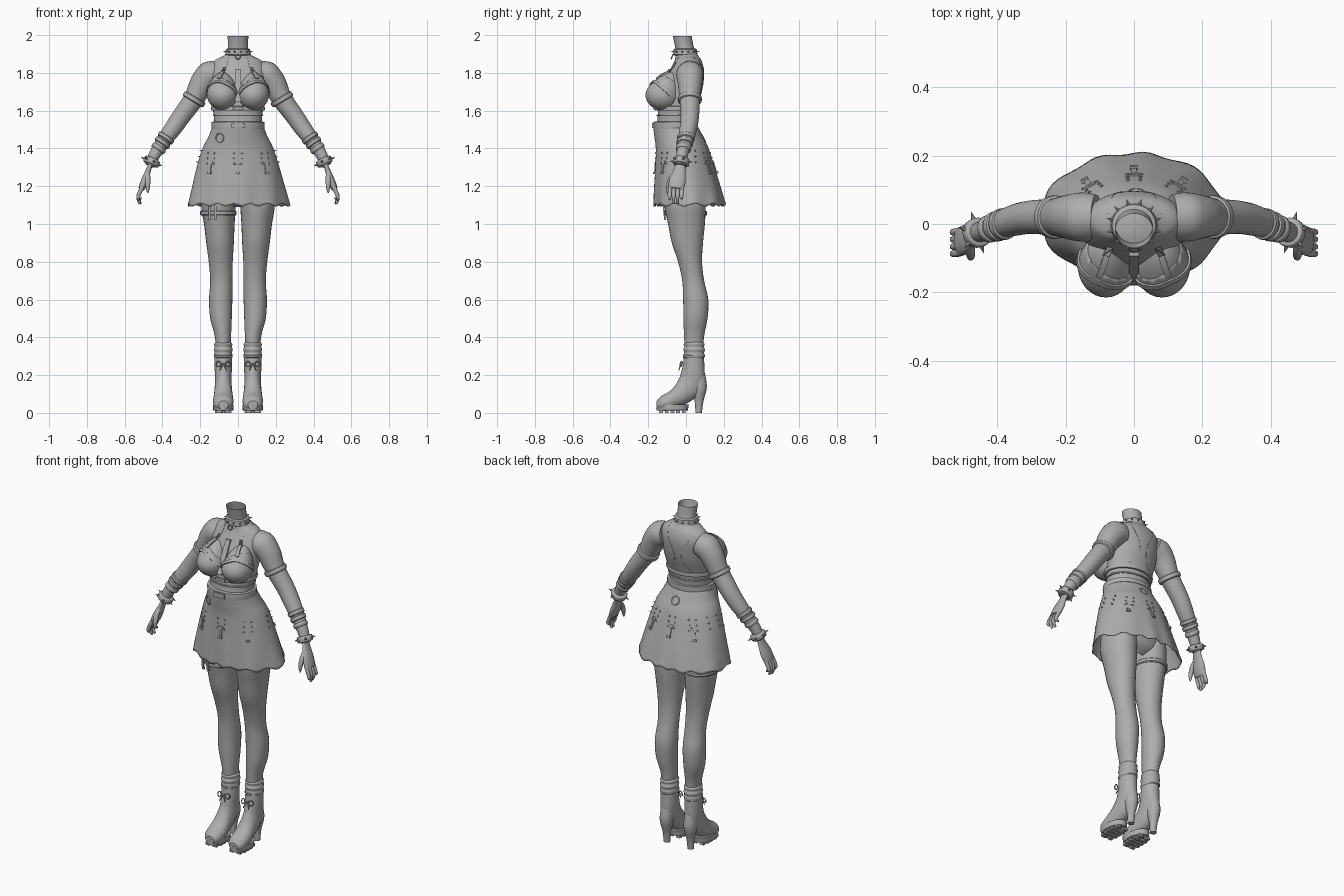
import bpy, bmesh, math
from mathutils import Vector, Matrix
from mathutils.bvhtree import BVHTree

if "Cube" in bpy.data.objects:
    bpy.data.objects.remove(bpy.data.objects["Cube"])

grey = bpy.data.materials.new("plain_grey")
grey.diffuse_color = (0.42, 0.42, 0.42, 1)
grey.use_nodes = True
grey.node_tree.nodes["Principled BSDF"].inputs["Base Color"].default_value = grey.diffuse_color


def finish(name, bm, mirror=False, solid=0, angle=40):
    bmesh.ops.recalc_face_normals(bm, faces=bm.faces)
    me = bpy.data.meshes.new(name)
    bm.to_mesh(me)
    bm.free()
    me.materials.append(grey)
    ob = bpy.data.objects.new(name, me)
    bpy.context.collection.objects.link(ob)
    bpy.context.view_layer.objects.active = ob
    ob.select_set(True)
    bpy.ops.object.shade_smooth_by_angle(angle=math.radians(angle))
    ob.select_set(False)
    if solid:
        ob.modifiers.new("thickness", 'SOLIDIFY').thickness = solid
    if mirror:
        ob.modifiers.new("mirror", 'MIRROR')
    return ob


def spline(rows, sub):
    """Smooth interpolation through rows of vectors."""
    out, k = [], len(rows)
    for i in range(k - 1):
        a, b, c, d = (rows[max(i - 1, 0)], rows[i], rows[i + 1], rows[min(i + 2, k - 1)])
        for j in range(sub):
            t = j / sub
            out.append([(q * 2 + (r - p) * t + (p * 2 - q * 5 + r * 4 - s) * t * t
                         + (q * 3 - p - r * 3 + s) * t ** 3) * 0.5 for p, q, r, s in zip(a, b, c, d)])
    return out + [rows[-1]]


def loft(name, rings, n=28, sub=4, caps=True, off=0, rule=None, **kw):
    """Skin elliptical sections given as (centre, u axis, v axis)."""
    bm = bmesh.new()
    loops = []
    for c, u, v in spline(rings, sub):
        pts = [c + u * math.cos(a) + v * math.sin(a)
               for a in (off + 2 * math.pi * i / n for i in range(n))]
        loops.append([bm.verts.new(rule(p) if rule else p) for p in pts])
    for a, b in zip(loops, loops[1:]):
        for i in range(n):
            bm.faces.new((a[i], a[(i + 1) % n], b[(i + 1) % n], b[i]))
    if caps:
        bm.faces.new(loops[0])
        bm.faces.new(loops[-1])
    return finish(name, bm, **kw)


def level(z, x0, x1, y0, y1):
    return (Vector(((x0 + x1) / 2, (y0 + y1) / 2, z)),
            Vector(((x1 - x0) / 2, 0, 0)), Vector((0, (y1 - y0) / 2, 0)))


def tube(name, pts, flat=1.0, **kw):
    """Limb through (x, y, z, radius) points; flat scales its thin axis."""
    P = [Vector(p[:3]) for p in pts]
    rings = []
    for i, p in enumerate(P):
        d = (P[min(i + 1, len(P) - 1)] - P[max(i - 1, 0)]).normalized()
        u = d.cross(Vector((0, 1, 0))).normalized()
        rings.append((p, u * pts[i][3] * flat, u.cross(d) * pts[i][3]))
    return loft(name, rings, **kw)


def cuff(name, p, q, r, **kw):
    p, q = Vector(p), Vector(q)
    return tube(name, [(*p.lerp(q, t), r * f) for t, f in ((0, .86), (.15, 1), (.85, 1), (1, .86))],
                n=24, sub=2, **kw)


def ribbon(name, pts, w, t, tree=None, **kw):
    """Flat strap, laid onto a surface when a tree is given."""
    P = [r[0] for r in spline([(Vector(p),) for p in pts], 6)]
    N = [Vector((0, -1, 0))] * len(P)
    if tree:
        hit = [tree.find_nearest(p) for p in P]
        N = [h[1] for h in hit]
        P = [h[0] + h[1] * t * .4 for h in hit]
    rings = []
    for i, p in enumerate(P):
        d = P[min(i + 1, len(P) - 1)] - P[max(i - 1, 0)]
        s = d.cross(N[i]).normalized()
        rings.append((p, s * w * .707, N[i] * t * .707))
    return loft(name, rings, n=4, sub=1, off=math.pi / 4, **kw)


def cones(name, places, r, h, tip=0, **kw):
    bm = bmesh.new()
    for p, d in places:
        m = Matrix.Translation(Vector(p) + Vector(d).normalized() * h * .4) \
            @ Vector(d).to_track_quat('Z', 'Y').to_matrix().to_4x4()
        bmesh.ops.create_cone(bm, cap_ends=True, segments=8, radius1=r, radius2=tip, depth=h, matrix=m)
    return finish(name, bm, **kw)


def torus(name, c, normal, R, r, mirror=False):
    q = Vector(normal).to_track_quat('Z', 'Y')
    c = Vector(c)
    rings = []
    for i in range(21):
        a = i * math.pi / 10
        u = q @ Vector((math.cos(a), math.sin(a), 0))
        rings.append((c + u * R, u * r, q @ Vector((0, 0, r))))
    return loft(name, rings, n=8, sub=1, caps=False, mirror=mirror)


def tree_of(*obs):
    V, F = [], []
    for o in obs:
        k = len(V)
        V += [v.co.copy() for v in o.data.vertices]
        F += [[k + i for i in p.vertices] for p in o.data.polygons]
    return BVHTree.FromPolygons(V, F)


# Body: torso with open neck, breasts, arms, legs
torso = loft("torso", [level(z, -r, r, a, b) for z, r, a, b in (
    (1.995, .055, -.07, .03), (1.93, .054, -.056, .043), (1.895, .07, -.056, .062), (1.865, .125, -.06, .082),
    (1.82, .15, -.083, .095), (1.77, .15, -.11, .095), (1.7, .145, -.13, .084), (1.62, .135, -.145, .06),
    (1.55, .126, -.152, .05), (1.5, .13, -.16, .052), (1.4, .165, -.14, .09), (1.25, .185, -.135, .115),
    (1.14, .17, -.11, .1), (1.09, .06, -.05, .05))], n=40, caps=False)


def breast(name, k, cup=False):
    bm = bmesh.new()
    bmesh.ops.create_uvsphere(bm, u_segments=32, v_segments=20, radius=1)
    if cup:
        bmesh.ops.bisect_plane(bm, geom=bm.verts[:] + bm.edges[:] + bm.faces[:], plane_co=(0, 0, .55),
                               plane_no=(-.35, .35, 1), clear_outer=True)
    for v in bm.verts:
        x, y, z = v.co
        up = max(z, 0)
        v.co = (.082 + .08 * k * x, -.122 + .09 * k * y + .05 * up * up, 1.685 + k * z * (.08 + .04 * up))
    return finish(name, bm, mirror=True, solid=.004 if cup else 0)


bust = breast("breast", 1)
breast("bra_cup", 1.03, True)
tube("arm", [(.11, .02, 1.80, .066), (.15, .02, 1.79, .072), (.19, .021, 1.745, .065), (.235, .02, 1.66, .054),
             (.30, .02, 1.57, .049), (.345, .012, 1.505, .046), (.40, -.005, 1.43, .038), (.44, -.02, 1.37, .031),
             (.468, -.03, 1.31, .026)], mirror=True)
tube("palm", [(.462, -.028, 1.32, .025), (.476, -.035, 1.28, .032), (.49, -.043, 1.24, .042),
              (.503, -.05, 1.205, .043), (.512, -.052, 1.185, .036)], flat=.45, n=20, mirror=True)
for i, (y, tip) in enumerate(((-.083, 1.125), (-.062, 1.105), (-.041, 1.105), (-.02, 1.13))):
    tube("finger_%d" % (i + 1), [(.503, y, 1.205, .01), (.519, y - .003, 1.17, .011), (.529, y - .004, 1.14, .0095),
         (.526 - .004 * i, y - .002, tip + .006, .007), (.525 - .004 * i, y, tip, .002)], n=10, mirror=True)
tube("thumb", [(.478, -.055, 1.275, .012), (.478, -.083, 1.235, .014), (.477, -.096, 1.195, .011),
               (.478, -.099, 1.165, .004)], n=10, mirror=True)
leg = loft("leg", [level(*r) for r in (
    (1.2, .015, .185, -.12, .11), (1.1, .012, .195, -.115, .105), (1.0, .018, .18, -.095, .1),
    (.9, .022, .168, -.075, .09), (.8, .028, .155, -.042, .085), (.7, .03, .147, -.02, .096),
    (.6, .03, .153, -.015, .118), (.5, .033, .147, -.014, .114), (.4, .037, .122, -.01, .095),
    (.28, .042, .115, -.005, .088))], mirror=True)

# Loose socks and platform boots with tall heels
loft("sock", [level(z, .078 - r, .078 + r, .043 - 1.15 * r, .043 + 1.15 * r) for z, r in (
    (.29, .04), (.303, .049), (.32, .046), (.335, .05), (.35, .045), (.364, .048), (.375, .041))], mirror=True)
boot = []
for y, z, rx, ry, t in ((.042, .305, .045, .053, 0), (.04, .25, .046, .057, 0), (.035, .19, .044, .066, 20),
                        (.015, .14, .045, .069, 45), (-.04, .09, .05, .056, 70), (-.09, .062, .054, .047, 85),
                        (-.13, .05, .048, .04, 90), (-.155, .042, .026, .022, 90)):
    t = math.radians(t)
    boot.append((Vector((.078, y, z)), Vector((rx, 0, 0)), Vector((0, math.cos(t), -math.sin(t))) * ry))
loft("boot", boot, mirror=True)
loft("boot_top_rim", [level(z, .078 - r, .078 + r, .042 - 1.17 * r, .042 + 1.17 * r)
                      for z, r in ((.29, .045), (.295, .049), (.305, .049), (.31, .044))], sub=1, mirror=True)
loft("heel", [level(z, .078 - r, .078 + r, a, b) for z, r, a, b in (
    (.21, .03, .03, .1), (.15, .036, .03, .11), (.11, .033, .034, .106), (.06, .022, .046, .092),
    (0, .018, .05, .084))], n=20, mirror=True)
loft("sole", [level(z, .078 - r, .078 + r, -.157, b) for z, r, b in (
    (.012, .05, .005), (.014, .053, .01), (.045, .054, .015))], sub=1, mirror=True)
bm = bmesh.new()
for i in range(5):
    for x in (.055, .101):
        w = .04 if 0 < i < 4 else .026
        bmesh.ops.create_cube(bm, size=1, matrix=Matrix.Translation((x, -.132 + .03 * i, .008))
                              @ Matrix.Diagonal((w, .02, .016, 1)))
finish("sole_lug", bm, mirror=True)
for s in (-1, 1):
    torus("lace_bow", (.078 + s * .026, -.026, .258), (s * .4, -1, .3), .014, .003, mirror=True)
    tube("lace_end", [(.078, -.02, .262, .003), (.078 + s * .012, -.034, .24, .003),
                      (.078 + s * .018, -.036, .225, .003)], n=6, mirror=True)


# Flared skirt with a rippled hem
def ripple(p):
    t = min(max((1.36 - p.z) / .26, 0), 1)
    a = math.atan2(p.y - .02, p.x)
    k = 1 + .025 * t * math.cos(9 * a)
    return Vector((p.x * k, .02 + (p.y - .02) * k, p.z + .008 * max(t - .8, 0) * 5 * math.sin(14 * a)))


skirt = loft("skirt", [level(z, -r, r, a, b) for z, r, a, b in (
    (1.51, .133, -.168, .062), (1.46, .152, -.162, .085), (1.4, .182, -.155, .115), (1.3, .214, -.157, .146),
    (1.2, .24, -.162, .176), (1.1, .266, -.165, .203))], n=72, sub=5, caps=False, rule=ripple, solid=.005)

# Chest harness, bands and belt
body = tree_of(torso, bust)
ribbon("front_strap", [(.062, -.05, 1.89), (.08, -.1, 1.83), (.1, -.15, 1.765)], .018, .01, body, mirror=True)
ribbon("cup_edge", [(.02, -.16, 1.69), (.06, -.18, 1.735), (.105, -.17, 1.755), (.15, -.13, 1.725),
                    (.155, -.08, 1.68)], .016, .01, body, mirror=True)
ribbon("back_strap", [(.07, .03, 1.88), (.065, .08, 1.83), (.03, .09, 1.76), (.022, .085, 1.71),
                      (.04, .075, 1.66), (.075, .06, 1.62)], .016, .01, body, mirror=True)
ribbon("center_strip", [(0, -.088, 1.82), (0, -.13, 1.74), (0, -.172, 1.645)], .03, .012)
for name, z, h, r, a, b in (("underbust_band", 1.612, .022, .143, -.165, .068),
                            ("ribcage_band", 1.575, .008, .134, -.156, .058),
                            ("waist_belt", 1.522, .036, .141, -.175, .063)):
    loft(name, [level(z + h * k, -r + e, r - e, a + e, b - e) for k, e in (
        (-.55, .012), (-.5, .002), (0, 0), (.5, .002), (.55, .012))], n=40, sub=1)
ribbon("belt_buckle", [(-.035, -.174, 1.522), (.035, -.174, 1.522)], .026, .012)
ribbon("band_buckle", [(-.03, -.165, 1.612), (.03, -.165, 1.612)], .016, .012)

# Spiked choker
loft("choker", [level(z, -r, r, -.004 - r * .95, -.004 + r * .95) for z, r in (
    (1.893, .062), (1.897, .068), (1.925, .064), (1.93, .056))], n=32, sub=1)
ang = [2 * math.pi * (i + .5) / 12 for i in range(12)]
cones("choker_spikes", [((.064 * math.cos(a), -.004 + .061 * math.sin(a), 1.912),
                         (math.cos(a), math.sin(a), .15)) for a in ang], .006, .022)
torus("choker_ring", (0, -.074, 1.885), (0, -1, .4), .013, .003)

# Arm bands, wrist wraps and spiked bracelets
cuff("arm_band", (.225, .02, 1.673), (.24, .02, 1.648), .063, mirror=True)
for i, (x, y, z, r) in enumerate(((.382, .001, 1.455, .046), (.40, -.005, 1.43, .044), (.42, -.012, 1.4, .04))):
    cuff("wrist_wrap_%d" % (i + 1), (x - .007, y, z + .01), (x + .007, y - .003, z - .01), r, mirror=True)
p, q = Vector((.45, -.023, 1.345)), Vector((.464, -.028, 1.315))
cuff("bracelet", p, q, .043, mirror=True)
d = (q - p).normalized()
u = d.cross(Vector((0, 1, 0))).normalized()
dirs = [u * math.cos(a) + u.cross(d) * math.sin(a) for a in ang[::2]]
cones("bracelet_spikes", [((p + q) / 2 + e * .042, e) for e in dirs], .008, .026, mirror=True)

# Skirt hardware: rivets, hanging tabs, side spikes and chains
cloth = tree_of(skirt)


def on_skirt(dx, dy, z):
    hit = cloth.ray_cast(Vector((0, .02, z)), Vector((dx, dy, 0)).normalized())
    n = hit[1] if hit[1].dot(Vector((dx, dy, 0))) > 0 else -hit[1]
    return hit[0], n


rivets, spikes = [], []
for i, (x, y) in enumerate(((0, -.18), (.15, -.14), (-.15, -.14), (0, .13), (.14, .1), (-.14, .1))):
    across = Vector((-y, x, 0)).normalized() * .022
    for z in (1.375, 1.348, 1.32):
        for s in (-1, 1):
            rivets.append(on_skirt(x + s * across.x, y + s * across.y, z))
    a, n = on_skirt(x, y, 1.325)
    b = on_skirt(x, y, 1.27)[0] + n * .006
    bm = bmesh.new()
    rot = n.to_track_quat('Y', 'Z').to_matrix().to_4x4()
    for c, size in (((a + b) / 2, (.016, .014, .05)), (a, (.03, .018, .018)), (b, (.022, .02, .012))):
        bmesh.ops.create_cube(bm, size=1, matrix=Matrix.Translation(c) @ rot @ Matrix.Diagonal((*size, 1)))
    finish("hanging_tab_%d" % (i + 1), bm)
for s in (-1, 1):
    for y in (-.03, .03):
        spikes += [on_skirt(s * .2, y, z) for z in (1.385, 1.355, 1.325)]
cones("skirt_rivets", rivets, .007, .01, .004)
cones("hip_spikes", spikes, .006, .02)
for name, pts in (
        ("front_chain", [(-.07, -.14, 1.445), (0, -.16, 1.395), (.1, -.14, 1.36), (.2, -.05, 1.345), (.2, .04, 1.35)]),
        ("upper_chain", [(-.06, -.15, 1.455), (.03, -.16, 1.4), (.12, -.13, 1.375), (.2, -.03, 1.37)]),
        ("back_chain", [(.2, .03, 1.36), (.13, .11, 1.38), (.05, .11, 1.43), (.02, .1, 1.46)])):
    ribbon(name, pts, .009, .012, cloth)
for name, x, y in (("front_ring", -.08, -.13), ("back_ring", .01, .1)):
    c, n = on_skirt(x, y, 1.455)
    torus(name, c + n * .004, n, .024, .0035)
ribbon("ring_strap", [(-.08, -.15, 1.51), (-.08, -.15, 1.475)], .012, .012, cloth)

# Thigh garter on one leg
loft("thigh_garter", [level(z, -.2 + e, -.008 - e, -.115 + e, .111 - e) for z, e in (
    (1.045, .005), (1.05, 0), (1.065, 0), (1.07, .005))], n=36, sub=1)
for x in (-.15, -.12):
    ribbon("garter_strap", [(x, -.1, 1.18), (x, -.116, 1.1), (x, -.11, 1.02)], .012, .01)
